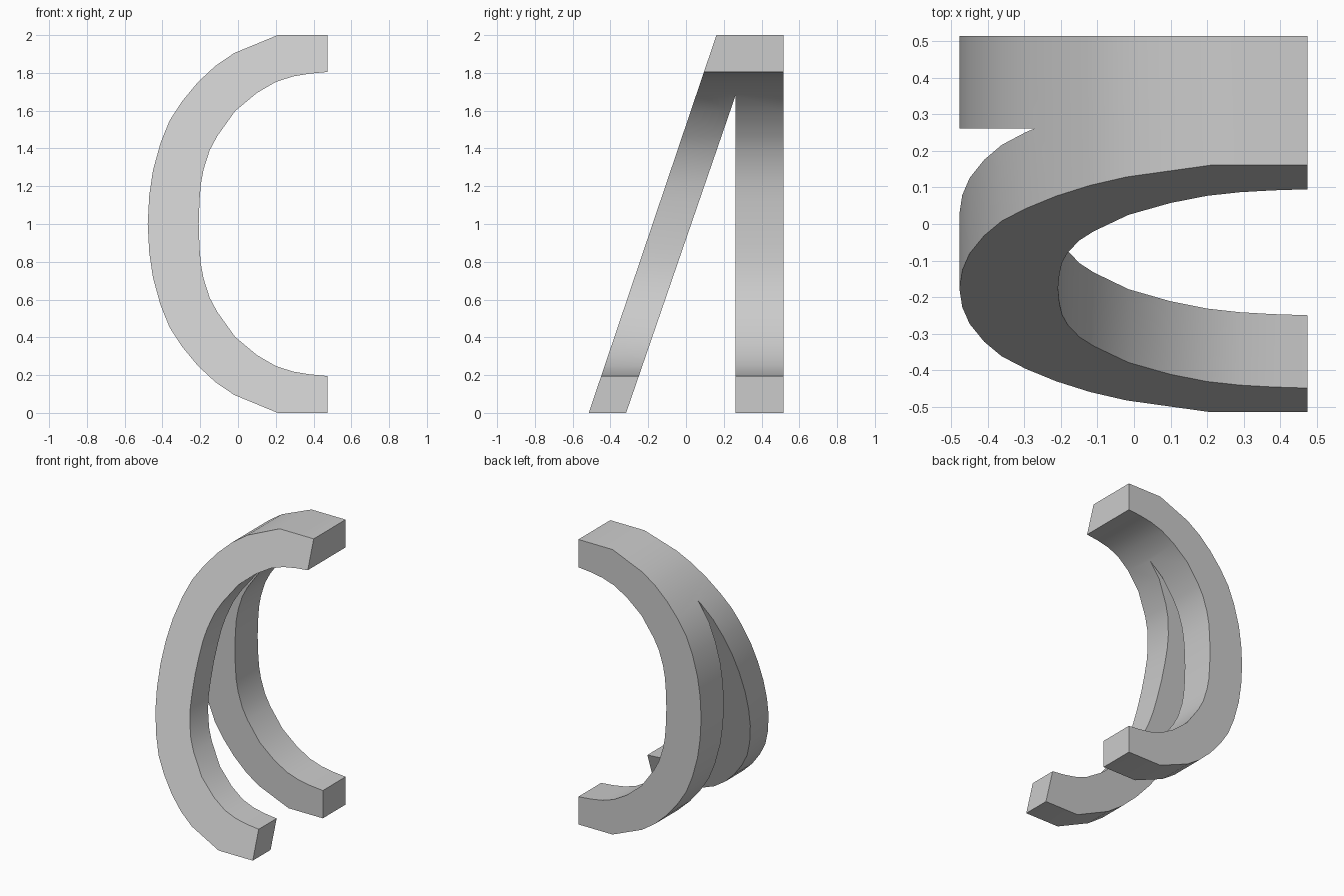
import bpy, bmesh, math

cube = bpy.data.objects.get("Cube")
if cube:
    bpy.data.objects.remove(cube, do_unlink=True)

# Plain grey material
grey = bpy.data.materials.new("light grey")
grey.use_nodes = True
colour = (0.6, 0.6, 0.6, 1)
grey.diffuse_color = colour
grey.node_tree.nodes["Principled BSDF"].inputs["Base Color"].default_value = colour


def prism(name, front, back):
    """Solid between two matching loops of points."""
    bm = bmesh.new()
    a = [bm.verts.new(p) for p in front]
    b = [bm.verts.new(p) for p in back]
    bm.faces.new(a)
    bm.faces.new(b[::-1])
    for i in range(len(a)):
        j = (i + 1) % len(a)
        bm.faces.new((a[i], b[i], b[j], a[j]))
    bmesh.ops.recalc_face_normals(bm, faces=bm.faces)
    mesh = bpy.data.meshes.new(name)
    bm.to_mesh(mesh)
    bm.free()
    mesh.materials.append(grey)
    obj = bpy.data.objects.new(name, mesh)
    bpy.context.collection.objects.link(obj)
    return obj


# Lower half of the C profile (x, z), mirrored about mid height
outer = [(.475, 0), (.21, 0), (-.02, .095), (-.12, .163), (-.213, .25), (-.297, .352),
         (-.362, .452), (-.41, .57), (-.45, .715), (-.47, .85), (-.478, 1)]
inner = [(-.208, 1), (-.204, .88), (-.197, .79), (-.182, .71), (-.15, .61), (-.11, .535),
         (-.015, .402), (.1, .306), (.2, .248), (.29, .219), (.38, .204), (.475, .195)]


def flip(points):
    return [(x, 2 - z) for x, z in points[::-1]]


profile = outer + flip(outer)[1:] + flip(inner) + inner[1:]
slope = 0.338
arch = prism("forked_arch",
             [(x, -.515 + slope * z, z) for x, z in profile],
             [(x, .515, z) for x, z in profile])

# Wedge gap that splits the arch into a leaning and an upright arm
wedge = [(.262, 1.68), (.262, -.1), (-.317 - .1 * .3446, -.1)]
cutter = prism("gap_cutter", [(-1, y, z) for y, z in wedge], [(1, y, z) for y, z in wedge])
cutter.hide_render = True
cutter.hide_viewport = True

cut = arch.modifiers.new("gap", 'BOOLEAN')
cut.operation = 'DIFFERENCE'
cut.solver = 'EXACT'
cut.object = cutter

# Apply the cut and smooth the curved surfaces
bpy.ops.object.select_all(action='DESELECT')
arch.select_set(True)
bpy.context.view_layer.objects.active = arch
bpy.ops.object.modifier_apply(modifier="gap")
bpy.data.objects.remove(cutter, do_unlink=True)
bpy.ops.object.shade_smooth_by_angle(angle=math.radians(30))
